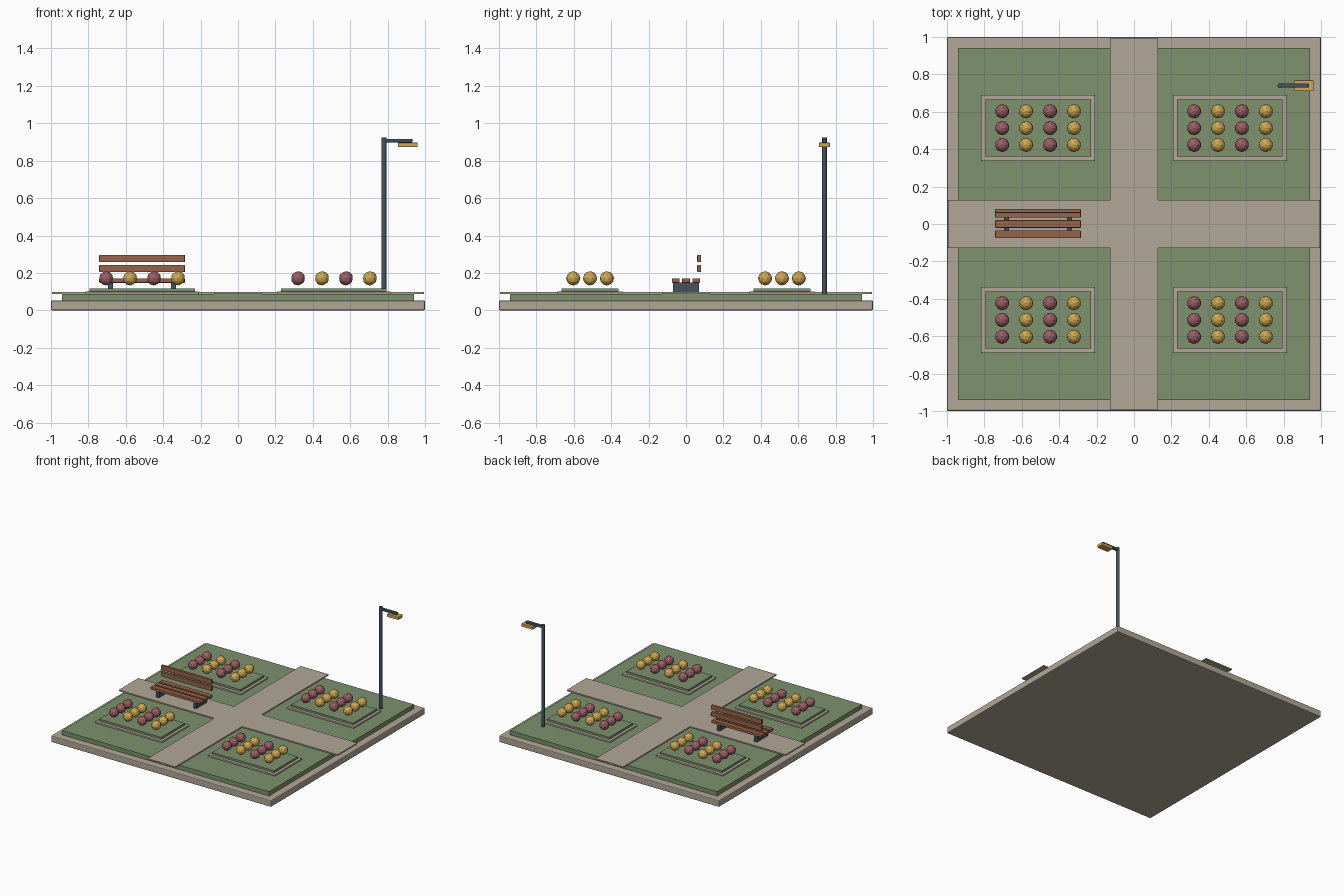
import bpy
import bmesh
from mathutils import Matrix, Vector

cube = bpy.data.objects.get("Cube")
if cube:
    bpy.data.objects.remove(cube, do_unlink=True)


def material(name, rgb):
    """Flat material from 0-255 display colour."""
    linear = [((c / 255 + 0.055) / 1.055) ** 2.4 for c in rgb] + [1]
    mat = bpy.data.materials.new(name)
    mat.use_nodes = True
    mat.diffuse_color = linear
    mat.node_tree.nodes["Principled BSDF"].inputs["Base Color"].default_value = linear
    return mat


stone = material("stone", (176, 167, 151))
grass = material("grass", (125, 146, 110))
wood = material("wood", (150, 100, 72))
metal = material("dark metal", (68, 84, 94))
rose = material("rose petals", (157, 96, 101))
gold = material("gold", (208, 169, 82))


def finish(name, bm, mat):
    bmesh.ops.recalc_face_normals(bm, faces=bm.faces)
    mesh = bpy.data.meshes.new(name)
    bm.to_mesh(mesh)
    bm.free()
    mesh.materials.append(mat)
    obj = bpy.data.objects.new(name, mesh)
    bpy.context.collection.objects.link(obj)
    return obj


def box(name, x, y, z, mat, bevel=0):
    """Box from (low, high) ranges on each axis."""
    bm = bmesh.new()
    size = Vector((x[1] - x[0], y[1] - y[0], z[1] - z[0]))
    centre = Vector((sum(x), sum(y), sum(z))) / 2
    bmesh.ops.create_cube(bm, size=1, matrix=Matrix.LocRotScale(centre, None, size))
    obj = finish(name, bm, mat)
    if bevel:
        mod = obj.modifiers.new("soft edges", "BEVEL")
        mod.width = bevel
        mod.segments = 2


def around(centre, half):
    return centre - half, centre + half


# Ground slab and lawn
edge = (-1, 1)
lawn = (-0.94, 0.94)
box("base_slab", edge, edge, (0, 0.053), stone, 0.007)
box("lawn", lawn, lawn, (0.053, 0.088), grass)

# Crossing paths, one cross-shaped slab
w, far = 0.127, 0.995
quarter = [Vector((far, -w, 0)), Vector((far, w, 0)), Vector((w, w, 0))]
bm = bmesh.new()
corners = []
for turn in range(4):
    rot = Matrix.Rotation(turn * 1.5707963, 3, "Z")
    corners += [bm.verts.new(rot @ p + Vector((0, 0, 0.087))) for p in quarter]
face = bm.faces.new(corners)
top = bmesh.ops.extrude_face_region(bm, geom=[face])["geom"]
bmesh.ops.translate(bm, vec=(0, 0, 0.01),
                    verts=[v for v in top if isinstance(v, bmesh.types.BMVert)])
finish("cross_path", bm, stone)


def flowers(name, cx, cy, columns, mat):
    """Faceted blooms, three to a column."""
    bm = bmesh.new()
    for col in columns:
        for row in (-1, 0, 1):
            spot = Vector((cx + (col - 1.5) * 0.128, cy + row * 0.09, 0.171))
            bmesh.ops.create_icosphere(bm, subdivisions=2, radius=0.038,
                                       matrix=Matrix.Translation(spot))
    finish(name, bm, mat)


# Four flower beds
for side, cx in (("right", -0.513), ("left", 0.513)):
    for end, cy in (("front", -0.513), ("back", 0.513)):
        tag = f"{end}_{side}"
        box(f"bed_border_{tag}", around(cx, 0.305), around(cy, 0.177), (0.085, 0.1), stone, 0.004)
        box(f"bed_{tag}", around(cx, 0.282), around(cy, 0.153), (0.09, 0.117), grass)
        flowers(f"rose_flowers_{tag}", cx, cy, (0, 2), rose)
        flowers(f"gold_flowers_{tag}", cx, cy, (1, 3), gold)

# Bench
bench_x = -0.513
span = around(bench_x, 0.229)
for i, y in enumerate((-0.055, 0, 0.055)):
    box(f"bench_seat_slat_{i + 1}", span, around(y, 0.021), (0.147, 0.171), wood, 0.004)
for i, z in enumerate((0.223, 0.277)):
    box(f"bench_back_slat_{i + 1}", span, around(0.07, 0.01), around(z, 0.019), wood, 0.003)
for side, dx in (("right", -0.169), ("left", 0.169)):
    box(f"bench_leg_{side}", around(bench_x + dx, 0.013), (-0.07, 0.07), (0.095, 0.148), metal)

# Lamp post, arm and head
px, py = 0.78, 0.74
bm = bmesh.new()
bmesh.ops.create_cone(bm, cap_ends=True, segments=12, radius1=0.013, radius2=0.013, depth=0.838,
                      matrix=Matrix.Translation((px, py, 0.506)))
finish("lamp_post", bm, metal)
box("lamp_arm", (px, 0.932), around(py, 0.011), (0.898, 0.917), metal, 0.003)
box("lamp_head", (0.855, 0.96), around(py, 0.029), (0.872, 0.897), gold, 0.004)
